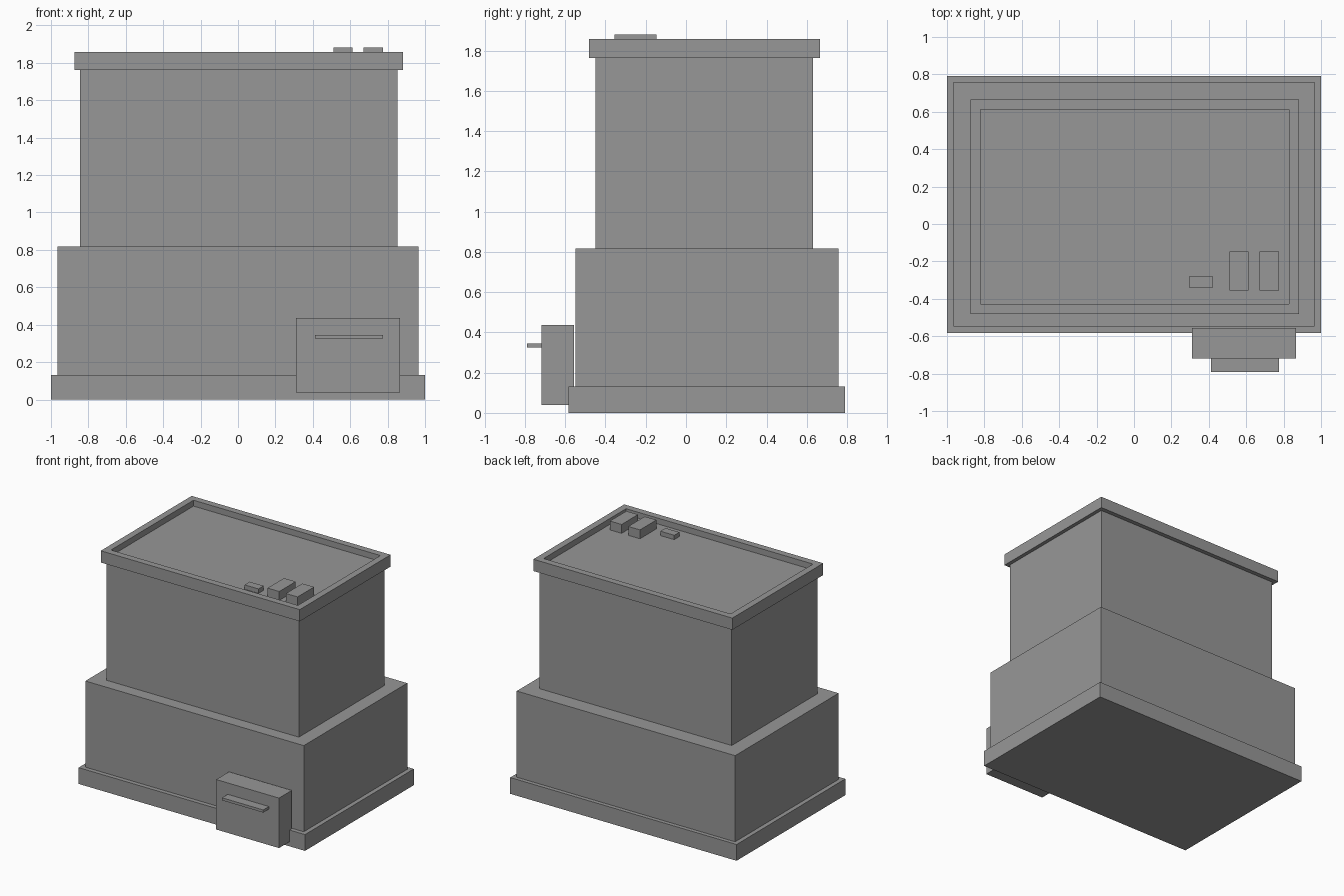
import bpy
import bmesh

# Remove the default cube
cube = bpy.data.objects.get("Cube")
if cube:
    bpy.data.objects.remove(cube, do_unlink=True)

# Single concrete colour
concrete = bpy.data.materials.new("concrete grey")
concrete.use_nodes = True
GREY = (0.31, 0.31, 0.31, 1)
concrete.diffuse_color = GREY
concrete.node_tree.nodes["Principled BSDF"].inputs["Base Color"].default_value = GREY


def add_object(name, bm):
    mesh = bpy.data.meshes.new(name)
    bmesh.ops.recalc_face_normals(bm, faces=bm.faces)
    bm.to_mesh(mesh)
    bm.free()
    mesh.materials.append(concrete)
    obj = bpy.data.objects.new(name, mesh)
    bpy.context.collection.objects.link(obj)
    return obj


def block(name, x, y, z):
    """Box spanning the given (low, high) ranges."""
    bm = bmesh.new()
    bmesh.ops.create_cube(bm, size=1)
    for v in bm.verts:
        v.co = [r[0] if c < 0 else r[1] for c, r in zip(v.co, (x, y, z))]
    return add_object(name, bm)


def ring(name, x, y, z, width):
    """Rectangular frame with an open middle."""
    bm = bmesh.new()
    loops = []
    for inset, height in ((0, z[0]), (0, z[1]), (width, z[1]), (width, z[0])):
        x0, x1, y0, y1 = x[0] + inset, x[1] - inset, y[0] + inset, y[1] - inset
        corners = ((x0, y0), (x1, y0), (x1, y1), (x0, y1))
        loops.append([bm.verts.new((*c, height)) for c in corners])
    for i in range(4):
        a, b = loops[i], loops[(i + 1) % 4]
        for j in range(4):
            k = (j + 1) % 4
            bm.faces.new((a[j], a[k], b[k], b[j]))
    return add_object(name, bm)


ROOF = 1.81

# Stepped main building
block("foundation", (-1, 1), (-0.583, 0.79), (0, 0.13))
block("lower_storey", (-0.965, 0.965), (-0.548, 0.758), (0.13, 0.818))
block("upper_storey", (-0.845, 0.853), (-0.45, 0.63), (0.818, ROOF))

# Raised edge around the roof
ring("roof_parapet", (-0.875, 0.883), (-0.482, 0.665), (1.763, 1.857), 0.053)

# Entrance and its canopy
block("entrance_porch", (0.31, 0.865), (-0.718, -0.557), (0.038, 0.437))
block("entrance_canopy", (0.412, 0.776), (-0.79, -0.718), (0.325, 0.346))

# Rooftop equipment
for side, x in (("right", 0.51), ("left", 0.672)):
    block(f"roof_unit_{side}", (x, x + 0.103), (-0.355, -0.147), (ROOF, 1.881))
block("roof_vent", (0.298, 0.421), (-0.342, -0.277), (ROOF, 1.845))
